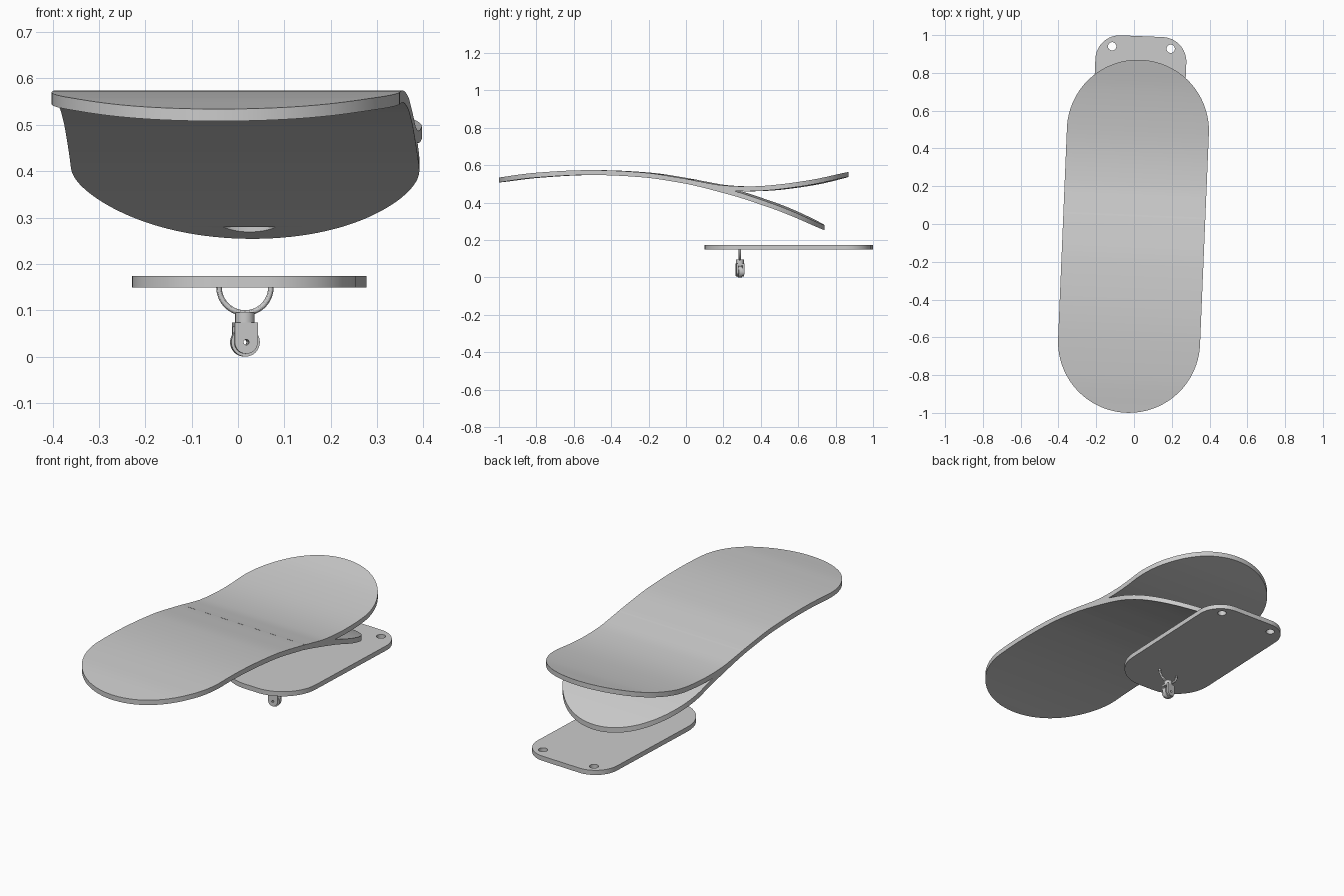
import bpy, bmesh, math
from mathutils import Matrix, Vector

cube = bpy.data.objects.get("Cube")
if cube:
    bpy.data.objects.remove(cube, do_unlink=True)

grey = bpy.data.materials.new("plain_grey")
grey.use_nodes = True
grey.diffuse_color = (0.6, 0.6, 0.6, 1)
grey.node_tree.nodes["Principled BSDF"].inputs["Base Color"].default_value = (0.6, 0.6, 0.6, 1)

TURN = Matrix.Rotation(math.radians(-2.4), 4, 'Z')


def finish(name, bm, matrix=Matrix()):
    bmesh.ops.transform(bm, matrix=matrix, verts=bm.verts)
    bmesh.ops.recalc_face_normals(bm, faces=bm.faces)
    mesh = bpy.data.meshes.new(name)
    bm.to_mesh(mesh)
    bm.free()
    mesh.materials.append(grey)
    obj = bpy.data.objects.new(name, mesh)
    bpy.context.collection.objects.link(obj)
    return obj


def smooth(obj):
    bpy.ops.object.select_all(action='DESELECT')
    obj.select_set(True)
    bpy.context.view_layer.objects.active = obj
    bpy.ops.object.shade_smooth_by_angle(angle=math.radians(30))


def cylinder(name, radius, depth, matrix, segments=48):
    bm = bmesh.new()
    bmesh.ops.create_cone(bm, cap_ends=True, segments=segments, radius1=radius,
                          radius2=radius, depth=depth)
    return finish(name, bm, matrix)


def cut(obj, cutter):
    cutter.hide_render = True
    mod = obj.modifiers.new("cut", 'BOOLEAN')
    mod.operation = 'DIFFERENCE'
    mod.object = cutter
    bpy.context.view_layer.objects.active = obj
    bpy.ops.object.modifier_apply(modifier=mod.name)
    bpy.data.objects.remove(cutter, do_unlink=True)


def prism(name, outline, depth, matrix):
    bm = bmesh.new()
    face = bm.faces.new([bm.verts.new((x, y, 0)) for x, y in outline])
    out = bmesh.ops.extrude_face_region(bm, geom=[face])
    bmesh.ops.translate(bm, vec=(0, 0, depth),
                        verts=[v for v in out["geom"] if isinstance(v, bmesh.types.BMVert)])
    return finish(name, bm, matrix)


def arc(cx, cy, r, start, end, n=16):
    angles = [math.radians(start + (end - start) * i / n) for i in range(n + 1)]
    return [(cx + r * math.cos(a), cy + r * math.sin(a)) for a in angles]


def curve_height(points, y):
    # Smooth cubic through the profile points
    def slope(i):
        a, b = points[max(i - 1, 0)], points[min(i + 1, len(points) - 1)]
        return (b[1] - a[1]) / (b[0] - a[0])
    i = max(k for k in range(len(points) - 1) if k == 0 or points[k][0] <= y)
    (y0, z0), (y1, z1) = points[i], points[i + 1]
    h = y1 - y0
    t = (y - y0) / h
    return ((2*t**3 - 3*t**2 + 1) * z0 + (t**3 - 2*t**2 + t) * h * slope(i)
            + (3*t**2 - 2*t**3) * z1 + (t**3 - t**2) * h * slope(i + 1))


def board(name, profile, thickness, round_front):
    # Bent slab with rounded ends; the profile gives its underside
    r, n = 0.376, 28
    start, end = profile[0][0], profile[-1][0]
    tips = [(r * (1 - math.cos(math.pi / 2 * i / n)),
             max(0.004, r * math.sin(math.pi / 2 * i / n))) for i in range(n + 1)]
    front = [(start + d, w) for d, w in tips] if round_front else [(start, r)]
    back = [(end - d, w) for d, w in reversed(tips)]
    lo, hi = front[-1][0], back[0][0]
    middle = [(lo + (hi - lo) * i / 40, r) for i in range(1, 40)]
    bm = bmesh.new()
    rings = []
    for y, w in front + middle + back:
        z = curve_height(profile, y)
        rings.append([bm.verts.new(p) for p in ((-w, y, z), (w, y, z),
                      (w, y, z + thickness), (-w, y, z + thickness))])
    for a, b in zip(rings, rings[1:]):
        for k in range(4):
            bm.faces.new((a[k], a[(k + 1) % 4], b[(k + 1) % 4], b[k]))
    bm.faces.new(rings[0])
    bm.faces.new(rings[-1])
    return finish(name, bm, TURN)


# Upper board, arched then rising toward the back
upper = board("upper_board", [(-1, .508), (-.8, .533), (-.5, .548), (-.2, .534), (0, .504),
              (.1, .485), (.2, .468), (.35, .461), (.5, .47), (.7, .499), (.87, .538)],
              0.026, True)
smooth(upper)

# Lower board, forking down, with a shallow round pocket beneath
lower = board("lower_board", [(.04, .496), (.1, .482), (.2, .456), (.3, .428), (.4, .395),
              (.5, .36), (.6, .319), (.74, .254)], 0.027, False)
cut(lower, cylinder("pocket_cutter", 0.083, 0.1, Matrix.Translation((.022, .625, .23))))
smooth(lower)

# Base plate: broad front curve, tighter back corners, two holes
W, Y0, Y1, R0, R1 = 0.241, 0.102, 0.995, 0.2, 0.13
outline = (arc(W - R1, Y1 - R1, R1, 0, 90) + arc(R1 - W, Y1 - R1, R1, 90, 180)
           + arc(R0 - W, Y0 + R0, R0, 180, 270) + arc(W - R0, Y0 + R0, R0, 270, 360))
place = TURN @ Matrix.Translation((0, 0, .149))
plate = prism("base_plate", outline, 0.025, place)
for side in (-1, 1):
    cut(plate, cylinder("hole_cutter", 0.022, 0.2,
                        place @ Matrix.Translation((side * .155, .935, 0)), 32))
smooth(plate)

# Half ring hanging under the plate
bm = bmesh.new()
rings = []
for x, z in arc(0, 0, 0.056, 180, 360, 32):
    out = Vector((x, 0, z)).normalized()
    rings.append([bm.verts.new(Vector((x, 0, z)) + 0.006 * (out * c + Vector((0, s, 0))))
                  for c, s in arc(0, 0, 1, 0, 330, 11)])
for a, b in zip(rings, rings[1:]):
    for k in range(12):
        bm.faces.new((a[k], a[(k + 1) % 12], b[(k + 1) % 12], b[k]))
bm.faces.new(rings[0])
bm.faces.new(rings[-1])
smooth(finish("hanger_ring", bm, Matrix.Translation((.015, .288, .15))))

# Caster: neck, bridge, two cheeks and a wheel, bored through for the axle
caster = Matrix.Translation((.015, .288, 0)) @ Matrix.Rotation(math.radians(8), 4, 'Z')
upright = Matrix.Rotation(math.pi / 2, 4, 'X')
smooth(cylinder("caster_neck", 0.021, 0.025, caster @ Matrix.Translation((0, 0, .083)), 32))
cheek = arc(0, .031, .025, 180, 360) + [(.025, .074), (-.025, .074)]
bridge = [(-.025, .064), (.025, .064), (.025, .074), (-.025, .074)]
axle = caster @ Matrix.Translation((0, 0, .031)) @ upright
parts = [prism("caster_bridge", bridge, .042, caster @ Matrix.Translation((0, .021, 0)) @ upright)]
for name, y in (("caster_front_cheek", -.012), ("caster_back_cheek", .021)):
    parts.append(prism(name, cheek, .009, caster @ Matrix.Translation((0, y, 0)) @ upright))
parts.append(cylinder("caster_wheel", 0.031, 0.02, axle))
for part in parts:
    if part.name != "caster_bridge":
        cut(part, cylinder("axle_cutter", 0.006, 0.1, axle, 24))
    smooth(part)
